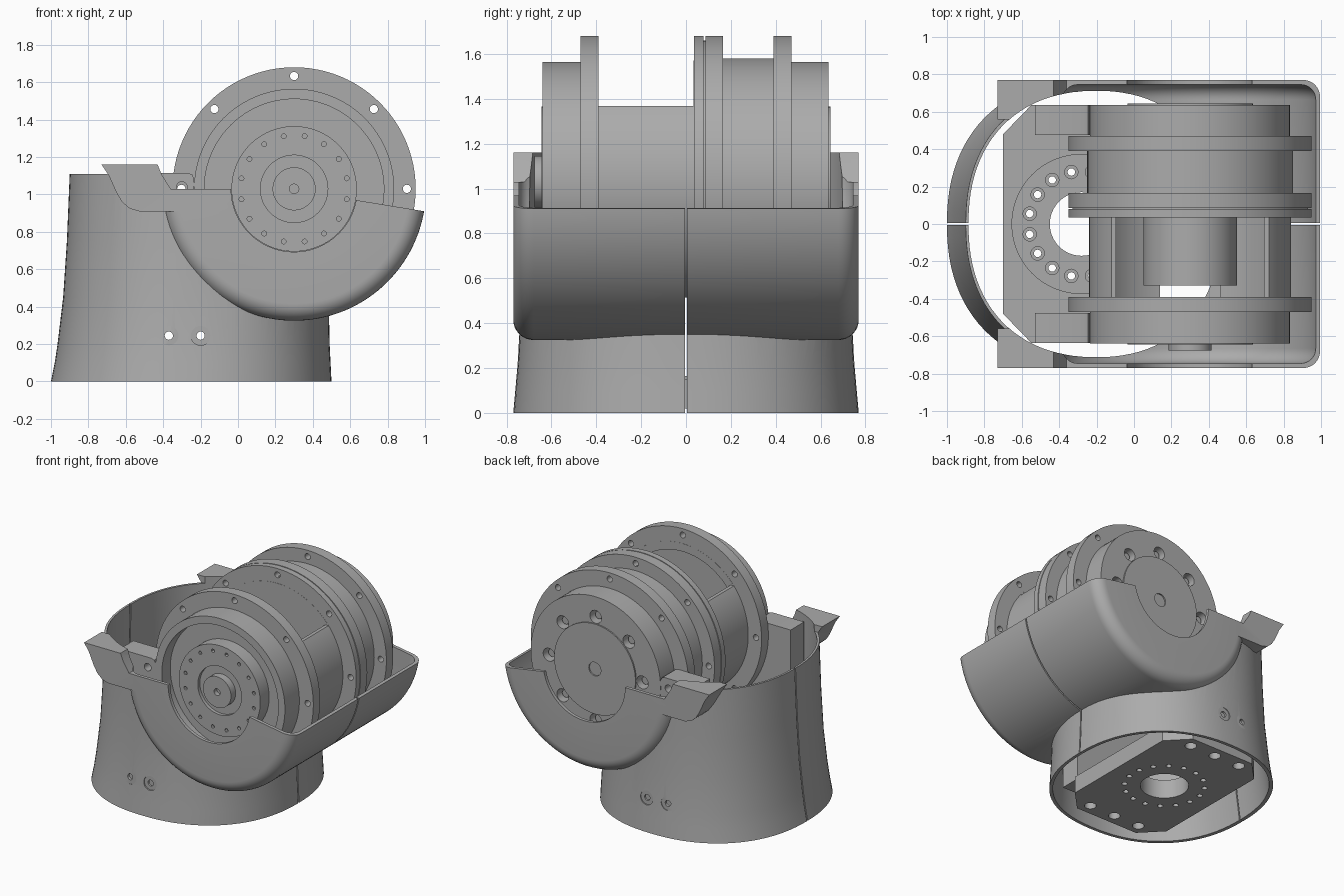
import bpy, bmesh, math
from mathutils import Matrix, Vector

if "Cube" in bpy.data.objects:
    bpy.data.objects.remove(bpy.data.objects["Cube"])

grey = bpy.data.materials.new("machined_grey")
grey.use_nodes = True
grey.diffuse_color = (0.41, 0.41, 0.41, 1)
grey.node_tree.nodes["Principled BSDF"].inputs["Base Color"].default_value = (0.41, 0.41, 0.41, 1)

AX, AZ = 0.30, 1.03      # horizontal drive axis
PX = -0.28               # vertical axis of the base plate
TAU = math.tau


def finish(name, bm):
    bmesh.ops.recalc_face_normals(bm, faces=bm.faces)
    me = bpy.data.meshes.new(name)
    bm.to_mesh(me)
    bm.free()
    me.materials.append(grey)
    ob = bpy.data.objects.new(name, me)
    bpy.context.collection.objects.link(ob)
    return ob


def lathe(name, profile, steps=96):
    """Turn (radius, y) points around the drive axis."""
    bm = bmesh.new()
    vs = [bm.verts.new((AX + r, y, AZ)) for r, y in profile]
    es = [bm.edges.new((a, b)) for a, b in zip(vs, vs[1:] + vs[:1])
          if a.co.x > AX + 1e-6 or b.co.x > AX + 1e-6]
    bmesh.ops.spin(bm, geom=vs + es, cent=(AX, 0, AZ), axis=(0, 1, 0),
                   angle=TAU, steps=steps, use_merge=False)
    bmesh.ops.remove_doubles(bm, verts=bm.verts, dist=1e-5)
    return finish(name, bm)


def prism(name, pts, lo, hi, axis="y"):
    """Extrude an outline along y (points are x, z) or z (points are x, y)."""
    bm = bmesh.new()
    place = (lambda p: (p[0], lo, p[1])) if axis == "y" else (lambda p: (p[0], p[1], lo))
    f = bm.faces.new([bm.verts.new(place(p)) for p in pts])
    ext = bmesh.ops.extrude_face_region(bm, geom=[f])
    d = Vector((0, hi - lo, 0) if axis == "y" else (0, 0, hi - lo))
    bmesh.ops.translate(bm, vec=d, verts=[v for v in ext["geom"] if isinstance(v, bmesh.types.BMVert)])
    return finish(name, bm)


def rods(name, spots, r, lo, hi, axis="y", seg=24):
    """Several equal cylinders in one mesh."""
    bm = bmesh.new()
    for a, b in spots:
        mid = (lo + hi) / 2
        m = Matrix.Translation((a, mid, b)) @ Matrix.Rotation(TAU / 4, 4, "X") if axis == "y" \
            else Matrix.Translation((a, b, mid))
        bmesh.ops.create_cone(bm, cap_ends=True, segments=seg, radius1=r, radius2=r,
                              depth=hi - lo, matrix=m)
    return finish(name, bm)


def box_pts(x0, x1, z0, z1):
    return [(x0, z0), (x1, z0), (x1, z1), (x0, z1)]


def circle(cx, cy, r, n, start=0.0):
    return [(cx + r * math.cos(start + TAU * i / n), cy + r * math.sin(start + TAU * i / n))
            for i in range(n)]


def boolean(ob, tool, op="DIFFERENCE"):
    m = ob.modifiers.new("cut", "BOOLEAN")
    m.operation, m.object, m.solver = op, tool, "EXACT"
    bpy.context.view_layer.objects.active = ob
    bpy.ops.object.modifier_apply(modifier="cut")
    bpy.data.objects.remove(tool)


# ---------- outer housing: flared skirt, cup and ears ----------
def skirt(name, inset, z_low, z_high):
    stations = [(0, -1, .5, .77), (.1, -.98, .495, .761), (.2, -.965, .49, .752),
                (.45, -.935, .485, .737), (.75, -.915, .48, .732), (z_high, -.9, .48, .73)]
    n, bm, rings = 96, bmesh.new(), []
    for k, (z, xl, xr, yh) in enumerate(stations):
        cx, hx, hy = (xl + xr) / 2, (xr - xl) / 2 - inset, yh - inset
        ring = []
        for i in range(n):
            c, s = math.cos(TAU * i / n), math.sin(TAU * i / n)
            x = math.copysign(abs(c) ** (2 / 2.25), c) * hx
            y = math.copysign(abs(s) ** (2 / 2.25), s) * hy
            ring.append(bm.verts.new((cx + x, y, z if k else z_low)))
        rings.append(ring)
    for a, b in zip(rings, rings[1:]):
        for i in range(n):
            bm.faces.new((a[i], a[(i + 1) % n], b[(i + 1) % n], b[i]))
    bm.faces.new(rings[0])
    bm.faces.new(rings[-1])
    return finish(name, bm)


def drum(name, r, half, bev):
    corner = [(r - bev + bev * math.sin(t * TAU / 32), half - bev + bev * math.cos(t * TAU / 32))
              for t in range(9)]
    return lathe(name, [(0, half)] + corner + [(a, -y) for a, y in reversed(corner)] + [(0, -half)], 128)


shell = skirt("housing_shell", 0, 0, 1.11)
boolean(shell, drum("cup", .705, .77, .09), "UNION")
ear = [(-.73, 1.16), (-.43, 1.16), (-.36, 1.03), (-.2, 1.03), (-.2, .91), (-.53, .91),
       (-.58, .925), (-.62, .96), (-.65, 1.01), (-.69, 1.1)]
for lo, hi in ((-.769, -.56), (.56, .769)):
    boolean(shell, prism("ear", ear, lo, hi), "UNION")
boolean(shell, skirt("skirt_inside", .022, -.05, 1.4))
boolean(shell, drum("cup_inside", .682, .745, .08))
rim = [(-.45, 1.2), (-.43, 1.16), (-.41, 1.11), (-.36, 1.03), (-.03, 1.03), (.3, 1.0), (.63, .97),
       (1.1, .893), (1.1, 2), (-.45, 2)]
boolean(shell, prism("rim_cut", rim, -1, 1))
boolean(shell, rods("end_opening", [(AX, AZ)], .337, -1, 1, seg=96))
boolean(shell, prism("seam_cut", box_pts(-1.2, 1.2, -.1, 1.5), -.005, .005))
screws = [(-.37, .245), (-.20, .245)]
boolean(shell, rods("screw_holes", screws, .022, -1, 1))
for lo, hi in ((-.9, -.742), (.742, .9)):
    boolean(shell, rods("screw_sinks", screws, .052, lo, hi))

# ---------- base plate with bolt circle ----------
plate_pts = [(-.70, -.48), (-.55, -.635), (-.01, -.635), (.14, -.48),
             (.14, .48), (-.01, .635), (-.55, .635), (-.70, .48)]
plate = prism("base_plate", plate_pts, .02, .15, "z")
boolean(plate, rods("raised_ring", [(PX, 0)], .375, .1, .165, "z", 64), "UNION")
boolean(plate, rods("centre_bore", [(PX, 0)], .17, -.1, .4, "z", 64))
boolean(plate, rods("plate_bolts", circle(PX, 0, .283, 16, TAU / 32), .02, -.1, .4, "z", 16))
boolean(plate, rods("bolt_sinks", circle(PX, 0, .283, 16, TAU / 32), .036, .12, .4, "z", 16))
boolean(plate, rods("plate_mounts", [(x, y) for x in (-.5, -.28, -.06) for y in (-.55, .55)],
                    .042, -.1, .1, "z"))

# ---------- side brackets cradling the drive ----------
arm_pts = [(-.53, .14), (.12, .14), (.12, .6), (-.235, .8), (-.235, 1.085),
           (-.245, 1.107), (-.27, 1.115), (-.53, 1.115)]
for side, lo, hi in (("front", -.635, -.475), ("back", .475, .635)):
    arm = prism(side + "_bracket", arm_pts, lo, hi)
    boolean(arm, rods("drive_seat", [(AX, AZ)], .537, -1, 1, seg=96))
    boolean(arm, rods("bracket_holes", screws + [(-.30, 1.04)], .028, -1, 1))

# ---------- front drive ring, hub and floor ----------
flange_bolts = circle(AX, AZ, .603, 8)
front_ring = lathe("front_drive_ring", [(.48, -.64), (.535, -.64), (.535, -.47), (.65, -.47),
                                        (.65, -.39), (.48, -.39)])
boolean(front_ring, rods("flange_bolts", flange_bolts, .022, -1, 1))
lathe("front_floor", [(0, -.54), (.481, -.54), (.481, -.45), (0, -.45)])
hub = lathe("front_hub", [(0, -.5), (.335, -.5), (.335, -.645), (.18, -.645), (.18, -.62),
                          (.115, -.62), (.115, -.675), (.025, -.675), (.025, -.64), (0, -.64)])
boolean(hub, rods("hub_bolts", circle(AX, AZ, .287, 16, TAU / 32), .013, -.8, -.62, seg=12))

# ---------- open middle housing with motor ----------
middle = lathe("middle_housing", [(.52, -.395), (.54, -.395), (.54, .04), (.52, .04)])
boolean(middle, prism("top_window", box_pts(-.4, 1, 1.367, 2), -.389, .034))
boolean(middle, prism("lower_window", box_pts(.14, .46, .3, .8), -.389, .034))
lathe("motor", [(0, -.33), (.25, -.33), (.25, .04), (0, .04)])

# ---------- rear drive: twin flange, body, flange, end body ----------
rear = lathe("rear_drive", [(0, .035), (.65, .035), (.65, .079), (.63, .079), (.63, .086),
                            (.65, .086), (.65, .165), (.55, .165), (.55, .39), (.65, .39),
                            (.65, .47), (.535, .47), (.535, .635), (0, .635)])
boolean(rear, rods("flange_bolts", flange_bolts, .022, -1, 1))
notches = circle(AX, AZ, .385, 8)
boolean(rear, rods("notches", notches, .048, .56, .8))
rods("rear_bolts", notches, .028, .55, .60)
cap = lathe("rear_cap", [(0, .55), (.335, .55), (.335, .645), (.05, .645), (.05, .6), (0, .6)])

# ---------- smooth round surfaces, keep edges crisp ----------
for ob in bpy.context.collection.objects:
    if ob.type == "MESH" and grey.name in ob.data.materials:
        bpy.ops.object.select_all(action="DESELECT")
        ob.select_set(True)
        bpy.context.view_layer.objects.active = ob
        bpy.ops.object.shade_smooth_by_angle(angle=math.radians(30))
